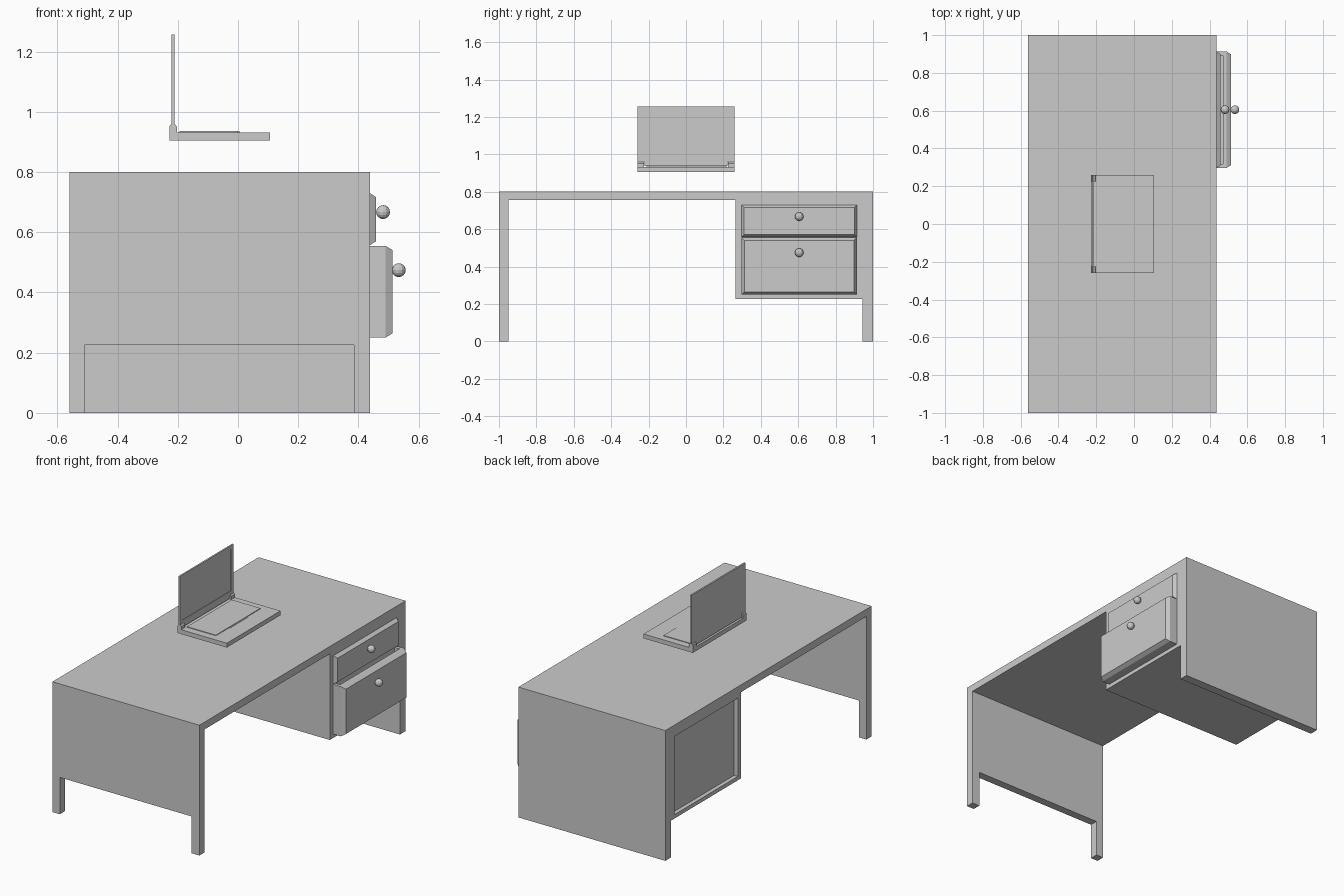
import bpy, bmesh
from mathutils import Vector

if "Cube" in bpy.data.objects:
    bpy.data.objects.remove(bpy.data.objects["Cube"])


def finish(name, bm):
    bmesh.ops.recalc_face_normals(bm, faces=bm.faces[:])
    me = bpy.data.meshes.new(name)
    bm.to_mesh(me)
    bm.free()
    ob = bpy.data.objects.new(name, me)
    bpy.context.collection.objects.link(ob)
    return ob


def prism(name, points, axis, lo, hi):
    """Extrude a closed profile along 'x' (points are y, z) or 'y' (points are x, z)."""
    place = (lambda a, b: (lo, a, b)) if axis == 'x' else (lambda a, b: (a, lo, b))
    bm = bmesh.new()
    face = bm.faces.new([bm.verts.new(place(a, b)) for a, b in points])
    ext = bmesh.ops.extrude_face_region(bm, geom=[face])
    move = Vector((hi - lo, 0, 0)) if axis == 'x' else Vector((0, hi - lo, 0))
    bmesh.ops.translate(bm, vec=move,
                        verts=[v for v in ext['geom'] if isinstance(v, bmesh.types.BMVert)])
    return finish(name, bm)


def box(name, x, y, z):
    return prism(name, [(y[0], z[0]), (y[1], z[0]), (y[1], z[1]), (y[0], z[1])], 'x', *x)


def cut(target, x, y, z):
    """Subtract a box from the target."""
    cutter = box("cutter", x, y, z)
    mod = target.modifiers.new("cut", 'BOOLEAN')
    mod.operation = 'DIFFERENCE'
    mod.solver = 'EXACT'
    mod.object = cutter
    bpy.context.view_layer.objects.active = target
    bpy.ops.object.modifier_apply(modifier=mod.name)
    bpy.data.objects.remove(cutter)


def drawer(name, x, y, z, bevel, inset):
    """Drawer block whose front (+x) narrows to a smaller raised face."""
    ob = box(name, x, y, z)
    bm = bmesh.new()
    bm.from_mesh(ob.data)
    bm.faces.ensure_lookup_table()
    front = max(bm.faces, key=lambda f: f.calc_center_median().x)
    bmesh.ops.inset_region(bm, faces=[front], thickness=inset, depth=0)
    for v in front.verts:
        v.co.x += bevel
    bm.to_mesh(ob.data)
    bm.free()
    return ob


def knob(name, loc):
    bpy.ops.mesh.primitive_uv_sphere_add(segments=12, ring_count=8, radius=0.023, location=loc)
    bpy.context.object.name = name


# desk: top, two side panels and drawer cabinet as one profile
desk = prism("desk_body", [(-1, 0), (-.95, 0), (-.95, .755), (.265, .755), (.265, .226),
                           (.945, .226), (.945, 0), (1, 0), (1, .8), (-1, .8)], 'x', -.56, .438)
# opening between the two legs, and recessed cabinet back
cut(desk, (-.51, .386), (-1.1, -.9), (-.1, .226))
cut(desk, (-.7, -.535), (.297, .913), (.25, .73))

# drawers: upper one shut, lower one pulled out a little with an open top
drawer("upper_drawer", (.40, .438), (.297, .913), (.557, .73), .021, .019)
lower = drawer("lower_drawer", (.30, .49), (.297, .913), (.25, .555), .024, .021)
cut(lower, (.32, .472), (.317, .893), (.27, .60))
knob("upper_knob", (.482, .605, .667))
knob("lower_knob", (.534, .605, .474))

# laptop base with keyboard plate and trackpad
box("laptop_base", (-.228, .106), (-.26, .26), (.905, .932))
box("keyboard", (-.195, 0), (-.215, .218), (.93, .936))
box("trackpad", (.0, .006), (-.085, .09), (.93, .934))

# hinges with rounded tops
for side, lo in (("left", -.26), ("right", .225)):
    prism(side + "_hinge", [(-.228, .93), (-.203, .93), (-.203, .951), (-.209, .958),
                            (-.216, .960), (-.223, .958), (-.228, .951)],
          'y', lo, lo + .035)

# screen lid: lower middle reaches down between the hinges
lid = prism("laptop_screen", [(-.222, .937), (.222, .937), (.222, .958), (.26, .958),
                              (.26, 1.257), (-.26, 1.257), (-.26, .958), (-.222, .958)],
            'x', -.221, -.211)
cut(lid, (-.214, -.2), (-.235, .235), (.98, 1.235))
